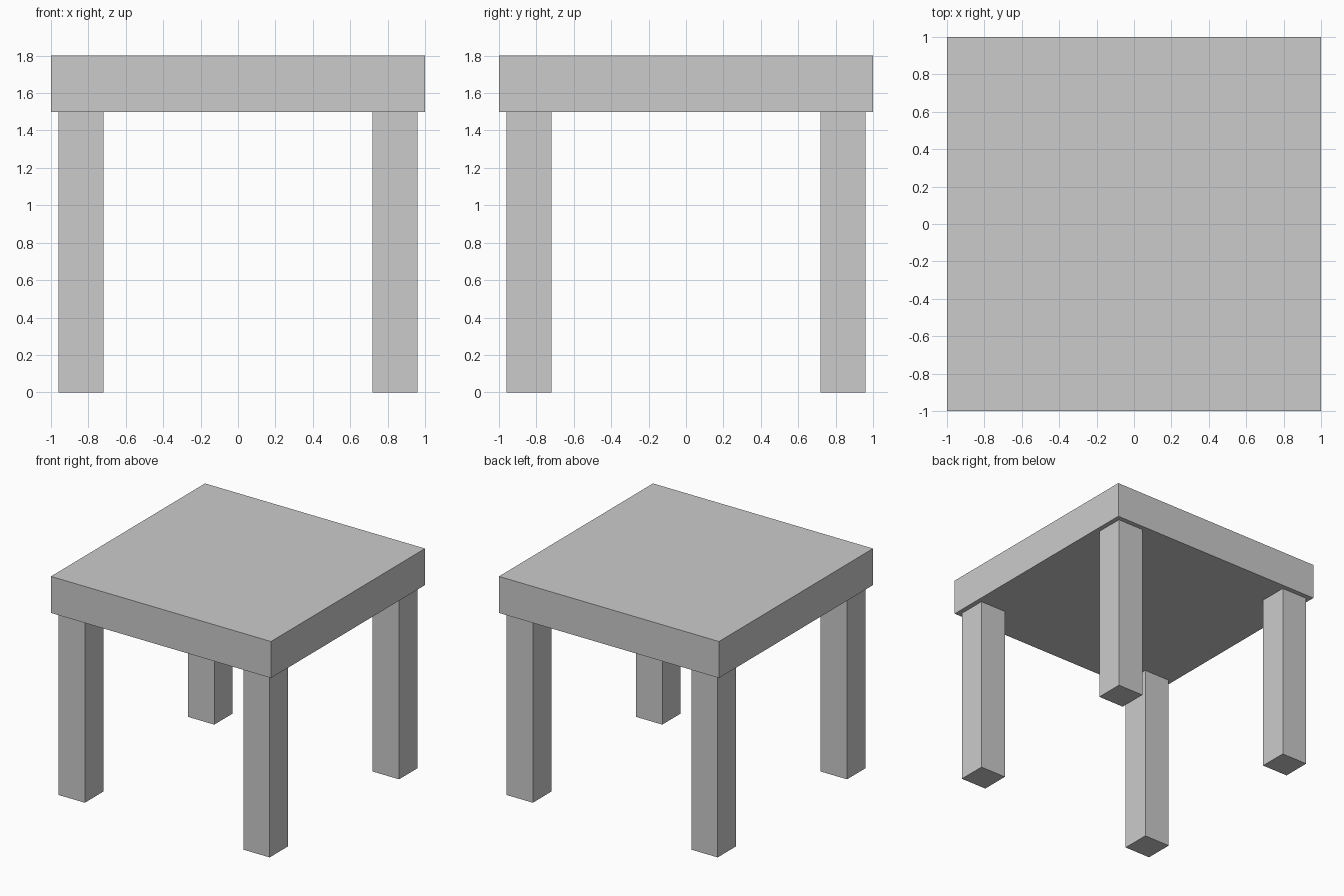
import bpy

if "Cube" in bpy.data.objects:
    bpy.data.objects.remove(bpy.data.objects["Cube"])


def box(name, center, size):
    """Add a flat-faced box with its size baked into the mesh."""
    bpy.ops.mesh.primitive_cube_add(size=1, location=center)
    obj = bpy.context.object
    obj.name = name
    obj.scale = size
    bpy.ops.object.transform_apply(location=False, rotation=False, scale=True)
    return obj


LEG_HEIGHT = 1.5
LEG_WIDTH = 0.24
LEG_OFFSET = 0.84
TOP_THICKNESS = 0.3

# Thick square table top
box("table_top", (0, 0, LEG_HEIGHT + TOP_THICKNESS / 2), (2, 2, TOP_THICKNESS))

# Four square legs, slightly inset from the corners
for y_name, y in (("front", -1), ("back", 1)):
    for x_name, x in (("left", -1), ("right", 1)):
        box(f"{y_name}_{x_name}_leg",
            (x * LEG_OFFSET, y * LEG_OFFSET, LEG_HEIGHT / 2),
            (LEG_WIDTH, LEG_WIDTH, LEG_HEIGHT))
